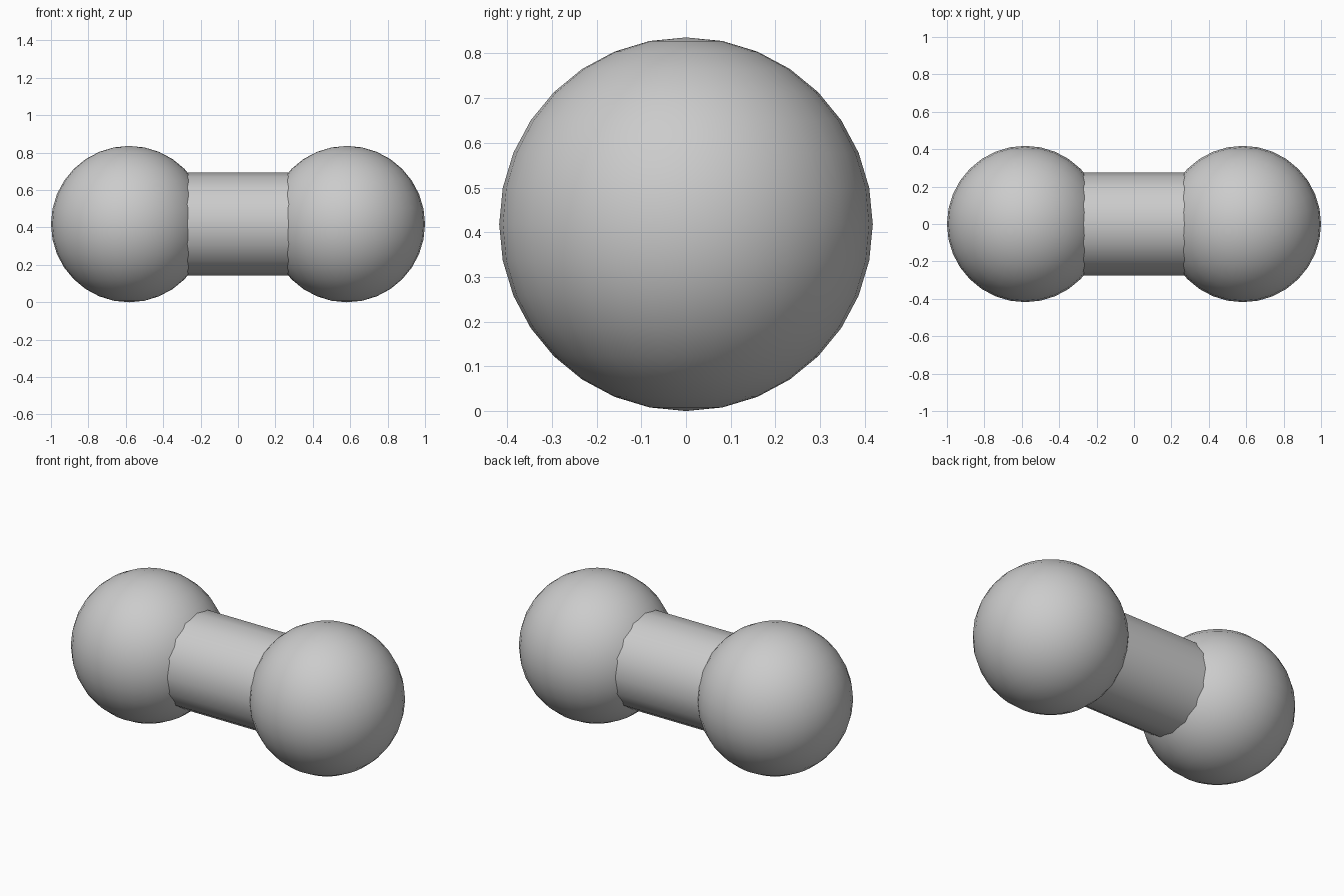
import bpy, math

if "Cube" in bpy.data.objects:
    bpy.data.objects.remove(bpy.data.objects["Cube"])

R = 0.418          # ball radius
CX = 1.0 - R       # ball offset from the centre


def smooth(obj, name, angle):
    obj.name = name
    bpy.ops.object.shade_smooth_by_angle(angle=math.radians(angle))


# End balls
for side, name in ((-1, "left_ball"), (1, "right_ball")):
    bpy.ops.mesh.primitive_uv_sphere_add(segments=32, ring_count=16, radius=R,
                                         location=(side * CX, 0, R))
    smooth(bpy.context.object, name, 40)

# Connecting bar, running into both balls
bpy.ops.mesh.primitive_cylinder_add(vertices=16, radius=0.275, depth=2 * CX - 0.2,
                                    location=(0, 0, R),
                                    rotation=(0, math.pi / 2, 0))
smooth(bpy.context.object, "connecting_bar", 40)
